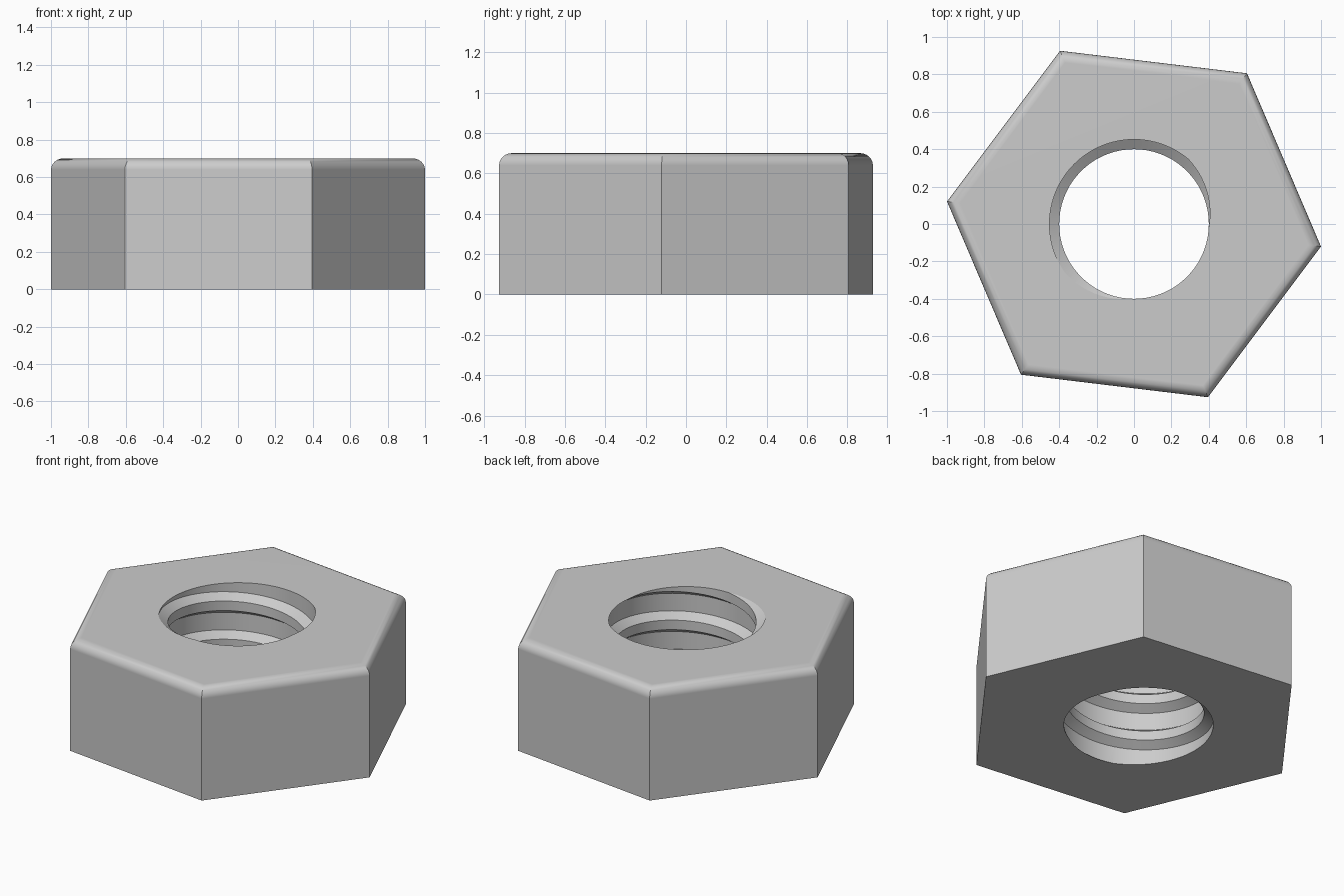
import bpy, bmesh, math

HEIGHT, RADIUS, TURN = 0.70, 1.007, math.radians(-6.87)
PITCH, TURNS, STEPS = 0.24, 5, 72
CREST, ROOT = 0.40, 0.452

cube = bpy.data.objects.get("Cube")
if cube:
    bpy.data.objects.remove(cube, do_unlink=True)

steel = bpy.data.materials.new("grey_steel")
steel.use_nodes = True
colour = (0.6, 0.6, 0.6, 1)
steel.diffuse_color = colour
steel.node_tree.nodes["Principled BSDF"].inputs["Base Color"].default_value = colour


def make_object(name, bm):
    bmesh.ops.recalc_face_normals(bm, faces=bm.faces[:])
    mesh = bpy.data.meshes.new(name)
    bm.to_mesh(mesh)
    bm.free()
    mesh.materials.append(steel)
    obj = bpy.data.objects.new(name, mesh)
    bpy.context.collection.objects.link(obj)
    return obj


# Hexagonal body: prism with a rounded top rim and a sharp bottom rim
bm = bmesh.new()
base = [bm.verts.new((RADIUS * math.cos(TURN + k * math.pi / 3),
                      RADIUS * math.sin(TURN + k * math.pi / 3), 0)) for k in range(6)]
floor = bm.faces.new(base)
lid = bmesh.ops.extrude_face_region(bm, geom=[floor], use_keep_orig=True)["geom"]
top = [v for v in lid if isinstance(v, bmesh.types.BMVert)]
bmesh.ops.translate(bm, verts=top, vec=(0, 0, HEIGHT))
rim = [e for e in bm.edges if all(v.co.z > HEIGHT / 2 for v in e.verts)]
bmesh.ops.bevel(bm, geom=rim, offset=0.06, segments=6, profile=0.5, affect='EDGES')
body = make_object("hex_nut_body", bm)

# Threaded bore cutter: one groove profile swept up a right-handed helix
profile = [(CREST, 0), (ROOT, 0.035), (ROOT, 0.145), (CREST, 0.18), (CREST, PITCH)]
start_angle, start_z = math.radians(65), 0.565 - 4 * PITCH
bm = bmesh.new()
columns = []
for i in range(STEPS * TURNS + 1):
    a = start_angle + 2 * math.pi * i / STEPS
    z = start_z + PITCH * i / STEPS
    columns.append([bm.verts.new((r * math.cos(a), r * math.sin(a), z + dz))
                    for r, dz in profile])
for left, right in zip(columns, columns[1:]):
    for j in range(len(profile) - 1):
        bm.faces.new((left[j], right[j], right[j + 1], left[j + 1]))
bmesh.ops.remove_doubles(bm, verts=bm.verts[:], dist=0.0005)

# Close both ends of the cutter with cones well outside the body
low, high = bm.verts.new((0, 0, -1.5)), bm.verts.new((0, 0, 2.2))
for e in [e for e in bm.edges if e.is_boundary]:
    tip = low if e.verts[0].co.z < HEIGHT / 2 else high
    bm.faces.new((e.verts[0], e.verts[1], tip))
cutter = make_object("thread_cutter", bm)
cutter.hide_render = True

# Cut the bore, then shade
cut = body.modifiers.new("threaded_bore", 'BOOLEAN')
cut.operation, cut.solver, cut.object = 'DIFFERENCE', 'EXACT', cutter
bpy.ops.object.select_all(action='DESELECT')
body.select_set(True)
bpy.context.view_layer.objects.active = body
bpy.ops.object.modifier_apply(modifier=cut.name)
bpy.data.objects.remove(cutter, do_unlink=True)
bpy.ops.object.shade_smooth_by_angle(angle=math.radians(25))
weighted = body.modifiers.new("clean_shading", 'WEIGHTED_NORMAL')
weighted.keep_sharp = True
